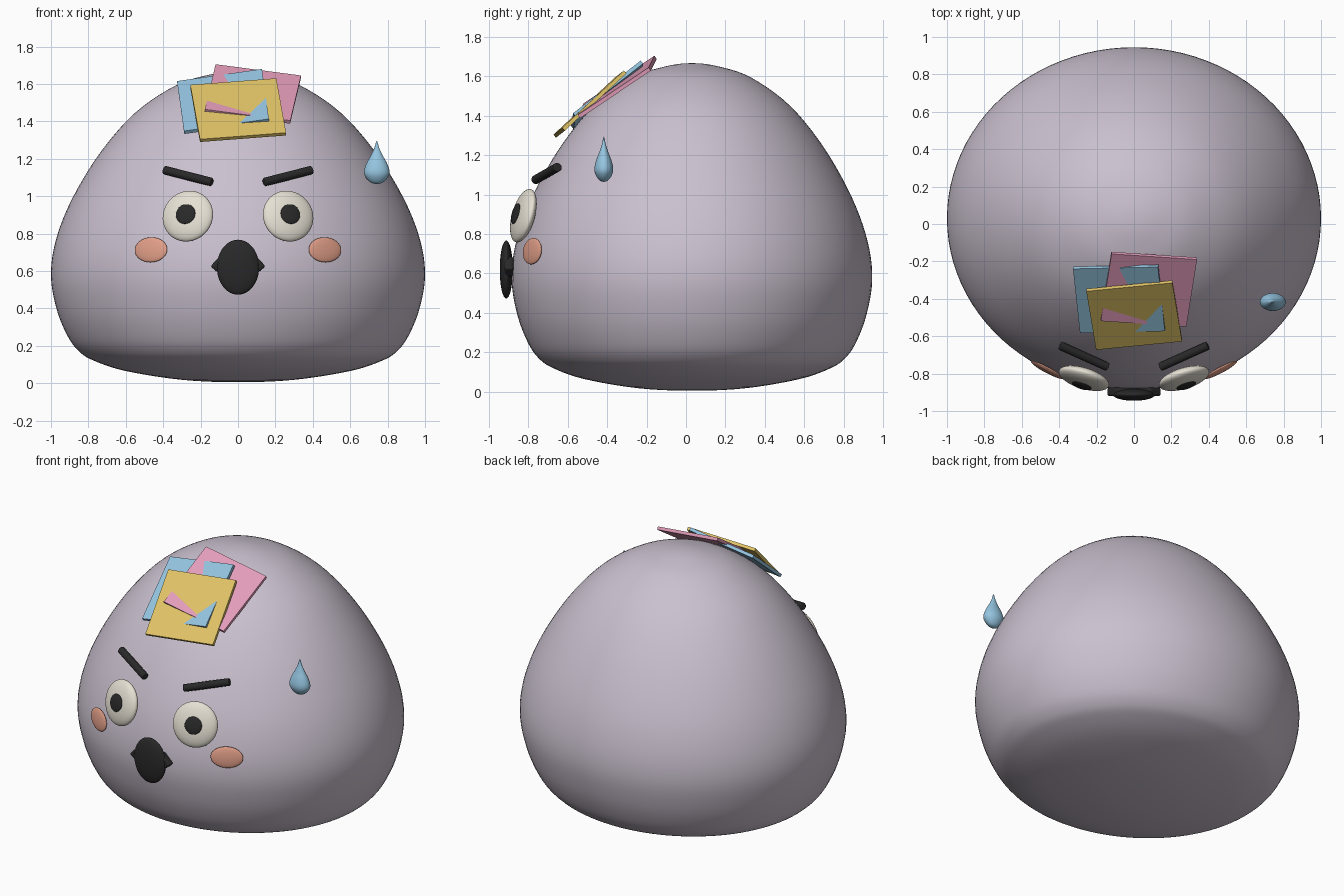
import bpy, bmesh, math
from mathutils import Vector

cube = bpy.data.objects.get("Cube")
if cube:
    bpy.data.objects.remove(cube, do_unlink=True)


def material(name, r, g, b):
    m = bpy.data.materials.new(name)
    m.use_nodes = True
    m.diffuse_color = (r, g, b, 1)
    bsdf = next(n for n in m.node_tree.nodes if n.type == 'BSDF_PRINCIPLED')
    bsdf.inputs["Base Color"].default_value = (r, g, b, 1)
    bsdf.inputs["Roughness"].default_value = 0.7
    return m


LILAC = material("lilac grey", 0.59, 0.53, 0.62)
CREAM = material("cream", 0.79, 0.745, 0.65)
BLACK = material("black", 0.022, 0.022, 0.023)
PEACH = material("peach", 0.77, 0.35, 0.25)
BLUE = material("sky blue", 0.30, 0.56, 0.75)
PINK = material("pink", 0.76, 0.335, 0.49)
YELLOW = material("yellow", 0.745, 0.545, 0.135)


def finish(bm, name, mat, smooth=True):
    """Turn a bmesh into a linked, coloured object."""
    bmesh.ops.recalc_face_normals(bm, faces=bm.faces[:])
    me = bpy.data.meshes.new(name)
    bm.to_mesh(me)
    bm.free()
    me.materials.append(mat)
    for p in me.polygons:
        p.use_smooth = smooth
    ob = bpy.data.objects.new(name, me)
    bpy.context.collection.objects.link(ob)
    return ob


def smooth_curve(pts, steps=5):
    """Catmull-Rom curve through (radius, height) points, mirrored at the axis."""
    p = [Vector(q) for q in pts]
    p = [Vector((-p[1].x, p[1].y))] + p + [Vector((-p[-2].x, p[-2].y))]
    out = []
    for a, b, c, d in zip(p, p[1:], p[2:], p[3:]):
        for i in range(steps):
            t = i / steps
            out.append(0.5 * (2 * b + (c - a) * t + (2 * a - 5 * b + 4 * c - d) * t**2
                              + (3 * b - a - 3 * c + d) * t**3))
    return out + [p[-2]]


def lathe(name, profile, mat, sides, loc, scale_y):
    bm = bmesh.new()
    verts = [bm.verts.new((q.x, 0, q.y)) for q in profile]
    edges = [bm.edges.new(e) for e in zip(verts, verts[1:])]
    bmesh.ops.spin(bm, geom=verts + edges, cent=(0, 0, 0), axis=(0, 0, 1),
                   angle=math.tau, steps=sides)
    bmesh.ops.remove_doubles(bm, verts=bm.verts[:], dist=1e-5)
    ob = finish(bm, name, mat)
    ob.location = loc
    ob.scale.y = scale_y
    return ob


def ellipsoid(name, loc, radii, mat, pitch=0, yaw=0):
    """Ball flattened along its own y axis, leaning back and turned sideways."""
    bm = bmesh.new()
    bmesh.ops.create_uvsphere(bm, u_segments=40, v_segments=24, radius=1)
    ob = finish(bm, name, mat)
    ob.location, ob.scale = loc, radii
    ob.rotation_euler = (-math.radians(pitch), 0, math.radians(yaw))
    return ob


def prism(name, corners, depth, mat):
    """Flat outline extruded along a depth vector."""
    bm = bmesh.new()
    face = bm.faces.new([bm.verts.new(c) for c in corners])
    ext = bmesh.ops.extrude_face_region(bm, geom=[face], use_keep_orig=True)
    moved = [g for g in ext["geom"] if isinstance(g, bmesh.types.BMVert)]
    bmesh.ops.translate(bm, verts=moved, vec=depth)
    return finish(bm, name, mat, smooth=False)


def bevel(ob, width):
    mod = ob.modifiers.new("soft edges", 'BEVEL')
    mod.width, mod.segments = width, 3


# Domed body with a soft lower rim and shallow rounded base
body_profile = [(0, 0.005), (0.3, 0.018), (0.6, 0.065), (0.77, 0.12), (0.85, 0.17),
                (0.91, 0.25), (0.968, 0.39), (1, 0.57), (0.975, 0.76), (0.89, 0.98),
                (0.735, 1.235), (0.545, 1.45), (0.33, 1.593), (0.15, 1.65), (0, 1.667)]
lathe("body", smooth_curve(body_profile), LILAC, 96, (0, 0.03, 0), 0.915)

# Paired face parts
for side, s in (("left", 1), ("right", -1)):
    eye_at = Vector((0.268 * s, -0.825, 0.893))
    eye = ellipsoid(side + "_eye", eye_at, (0.14, 0.045, 0.14), CREAM, 15, 17 * s)
    gaze = eye.rotation_euler.to_matrix() @ Vector((0, -1, 0))
    ellipsoid(side + "_pupil", eye_at + gaze * 0.043, (0.054, 0.012, 0.054), BLACK,
              15, 17 * s)
    ellipsoid(side + "_cheek", (0.465 * s, -0.78, 0.713), (0.098, 0.015, 0.067), PEACH,
              6, 28 * s)

    # Slanted eyebrow rod
    inner, outer = Vector((0.14 * s, -0.765, 1.075)), Vector((0.395 * s, -0.65, 1.14))
    bm = bmesh.new()
    bmesh.ops.create_cone(bm, cap_ends=True, segments=20, radius1=0.023, radius2=0.023,
                          depth=(outer - inner).length)
    brow = finish(bm, side + "_eyebrow", BLACK, smooth=False)
    brow.location = (inner + outer) / 2
    brow.rotation_euler = (outer - inner).to_track_quat('Z', 'Y').to_euler()
    bevel(brow, 0.006)

# Beak: tall oval with a pointed bar behind it
ellipsoid("beak", (0, -0.912, 0.62), (0.113, 0.033, 0.147), BLACK)
bar = [(-0.148, 0.625), (-0.09, 0.685), (0.09, 0.685),
       (0.148, 0.625), (0.1, 0.585), (-0.1, 0.585)]
beak_bar = prism("beak_bar", [(x, -0.92, z) for x, z in bar], Vector((0, 0.045, 0)), BLACK)
bevel(beak_bar, 0.012)

# Sweat drop
drop_profile = [(0, 1.065), (0.035, 1.075), (0.062, 1.105), (0.068, 1.135),
                (0.055, 1.175), (0.033, 1.215), (0.014, 1.255), (0, 1.295)]
lathe("sweat_drop", smooth_curve(drop_profile), BLUE, 32, (0.742, -0.417, 0), 0.7)


# Overlapping paper notes, each from its top left, top right and bottom left corners
def note(name, a, b, d, mat):
    a, b, d = Vector(a), Vector(b), Vector(d)
    down = (b - a).cross(d - a).normalized() * 0.02
    if down.z > 0:
        down.negate()
    prism(name, [a, b, b + d - a, d], down, mat)


note("pink_note", (-0.12, -0.16, 1.705), (0.337, -0.19, 1.645), (-0.177, -0.519, 1.464), PINK)
note("blue_note", (-0.326, -0.24, 1.615), (0.128, -0.23, 1.68), (-0.289, -0.583, 1.348), BLUE)
note("yellow_note", (-0.255, -0.36, 1.595), (0.205, -0.315, 1.63), (-0.203, -0.673, 1.304), YELLOW)
